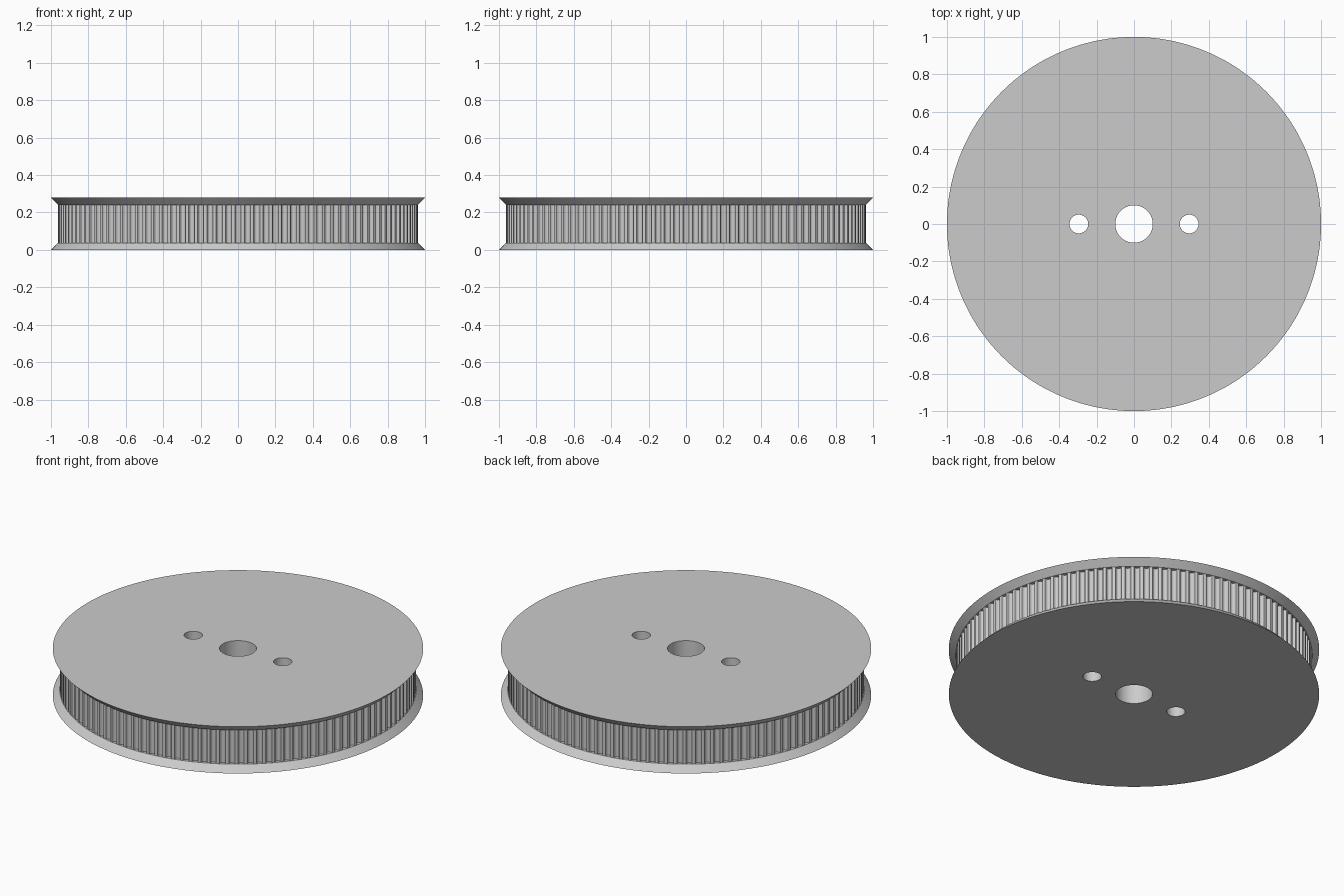
import bpy
import bmesh
from math import cos, sin, tau

cube = bpy.data.objects.get("Cube")
if cube:
    bpy.data.objects.remove(cube)

TEETH = 120
FLANGE_R, LAND_R = 1.0, 0.962
FLANGE_H, HEIGHT = 0.038, 0.279
MM = LAND_R / 37.94          # belt profile is given in millimetres

# One half of a rounded belt groove: (offset along rim, depth)
half_groove = [(0.747, 0), (0.648, 0.037), (0.598, 0.131), (0.579, 0.238),
               (0.547, 0.343), (0.452, 0.54), (0.358, 0.637), (0.248, 0.707)]
groove = ([(-x, d) for x, d in half_groove] + [(0, 0.764)]
          + [(x, d) for x, d in reversed(half_groove)])

# Polar outline of the toothed rim
outline = []
for tooth in range(TEETH):
    for x, depth in groove:
        outline.append((tau * tooth / TEETH + x * MM / LAND_R, LAND_R - depth * MM))


def circle(radius):
    return [(angle, radius) for angle, _ in outline]


# Stack of rings: lower flange, toothed rim, upper flange
neck = circle(LAND_R + 0.001)
stack = [(circle(FLANGE_R), 0), (neck, FLANGE_H), (outline, FLANGE_H),
         (outline, HEIGHT - FLANGE_H), (neck, HEIGHT - FLANGE_H),
         (circle(FLANGE_R), HEIGHT)]
bm = bmesh.new()
rings = [[bm.verts.new((r * cos(a), r * sin(a), z)) for a, r in ring]
         for ring, z in stack]
count = len(outline)
for low, high in zip(rings, rings[1:]):
    for i in range(count):
        j = (i + 1) % count
        bm.faces.new((low[i], low[j], high[j], high[i]))
bm.faces.new(rings[0][::-1])
bm.faces.new(rings[-1])
mesh = bpy.data.meshes.new("toothed_pulley")
bm.to_mesh(mesh)
bm.free()
pulley = bpy.data.objects.new("toothed_pulley", mesh)
bpy.context.collection.objects.link(pulley)

# Plain grey material
grey = bpy.data.materials.new("plain grey")
grey.use_nodes = True
colour = (0.6, 0.6, 0.6, 1)
grey.diffuse_color = colour
grey.node_tree.nodes["Principled BSDF"].inputs["Base Color"].default_value = colour
mesh.materials.append(grey)

# Centre bore and two side holes
for name, x, radius in (("bore", 0, 0.1), ("left_hole", 0.295, 0.05),
                        ("right_hole", -0.295, 0.05)):
    bpy.ops.mesh.primitive_cylinder_add(vertices=64, radius=radius, depth=1,
                                        location=(x, 0, HEIGHT / 2))
    cutter = bpy.context.object
    cutter.name = name + "_cutter"
    cutter.hide_render = True
    cutter.data.materials.append(grey)
    cut = pulley.modifiers.new(name, "BOOLEAN")
    cut.operation = "DIFFERENCE"
    cut.solver = "EXACT"
    cut.object = cutter
    bpy.context.view_layer.objects.active = pulley
    bpy.ops.object.modifier_apply(modifier=name)
    bpy.data.objects.remove(cutter)

# Smooth the curved walls, keep the rims sharp
bpy.ops.object.select_all(action="DESELECT")
pulley.select_set(True)
bpy.context.view_layer.objects.active = pulley
bpy.ops.object.shade_smooth_by_angle(angle=0.5)
